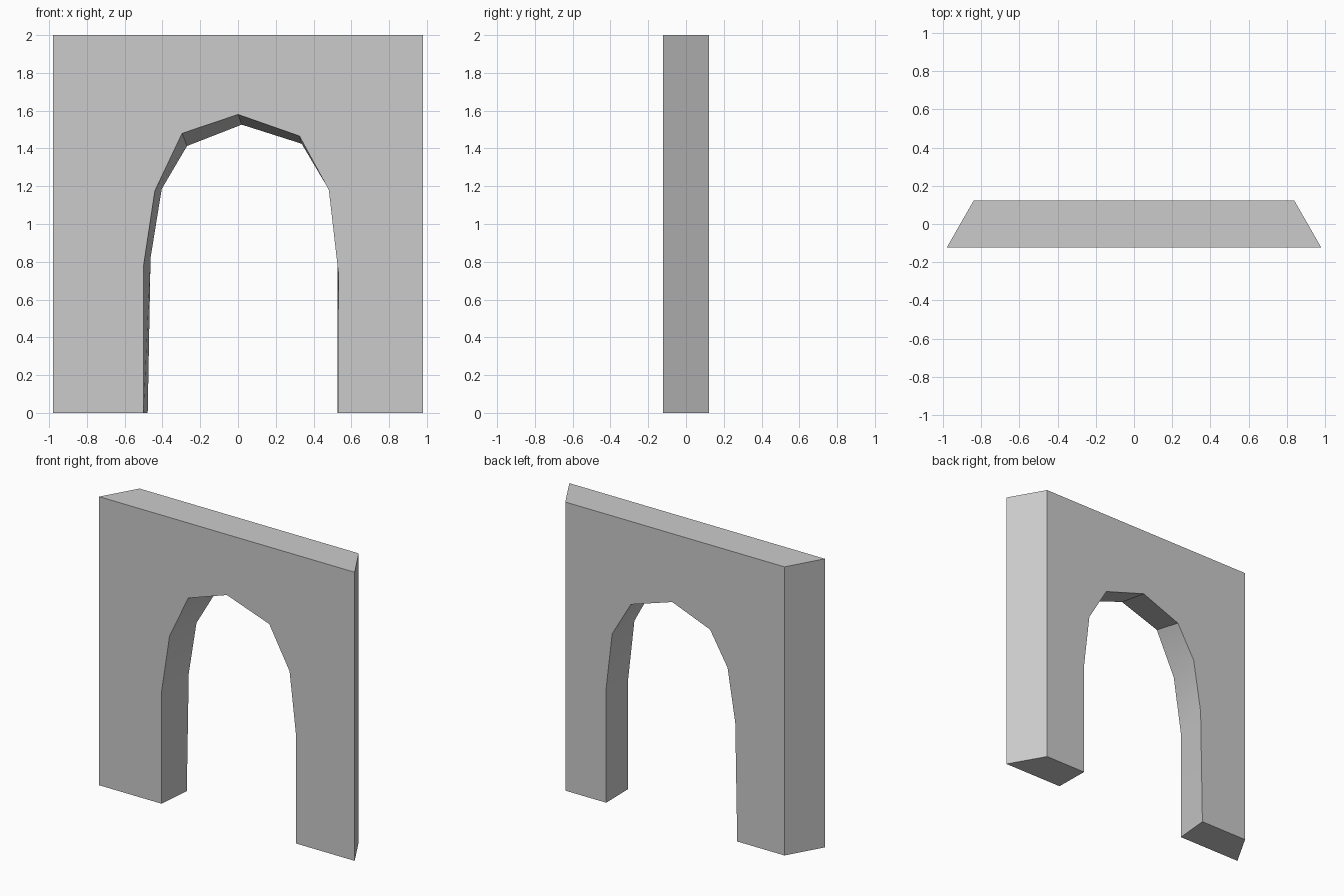
import bpy, bmesh

if "Cube" in bpy.data.objects:
    bpy.data.objects.remove(bpy.data.objects["Cube"])

DEPTH = 0.122   # half thickness
HEIGHT = 2.0

# Opening outline (x, z), left foot over the crown to right foot
FRONT_OPENING = [(-0.50, 0), (-0.50, 0.78), (-0.44, 1.177), (-0.296, 1.48), (0, 1.58),
                 (0.325, 1.466), (0.481, 1.18), (0.531, 0.745), (0.53, 0)]
BACK_OPENING = [(-0.478, 0), (-0.463, 0.82), (-0.404, 1.185), (-0.27, 1.413), (0.02, 1.526),
                (0.337, 1.425), (0.481, 1.182), (0.528, 0.783), (0.526, 0)]


def wall_outline(bm, opening, half_width, y):
    """One side of the wall: opening edge plus the outer rectangle."""
    pts = opening + [(half_width, 0), (half_width, HEIGHT),
                     (-half_width, HEIGHT), (-half_width, 0)]
    return [bm.verts.new((x, y, z)) for x, z in pts]


# Arched wall with mitred ends, wider at the front
bm = bmesh.new()
front = wall_outline(bm, FRONT_OPENING, 0.98, -DEPTH)
back = wall_outline(bm, BACK_OPENING, 0.84, DEPTH)
bm.faces.new(front)
bm.faces.new(list(reversed(back)))
n = len(front)
for i in range(n):
    j = (i + 1) % n
    bm.faces.new((front[i], back[i], back[j], front[j]))
bmesh.ops.recalc_face_normals(bm, faces=bm.faces[:])

mesh = bpy.data.meshes.new("arched_wall")
bm.to_mesh(mesh)
bm.free()
wall = bpy.data.objects.new("arched_wall", mesh)
bpy.context.collection.objects.link(wall)

# Plain grey stone
stone = bpy.data.materials.new("grey stone")
stone.diffuse_color = (0.6, 0.6, 0.6, 1)
stone.use_nodes = True
stone.node_tree.nodes["Principled BSDF"].inputs["Base Color"].default_value = stone.diffuse_color
mesh.materials.append(stone)

# Soft shading on the shallow bends of the opening only
bpy.context.view_layer.objects.active = wall
wall.select_set(True)
bpy.ops.object.shade_smooth_by_angle(angle=0.5236)
